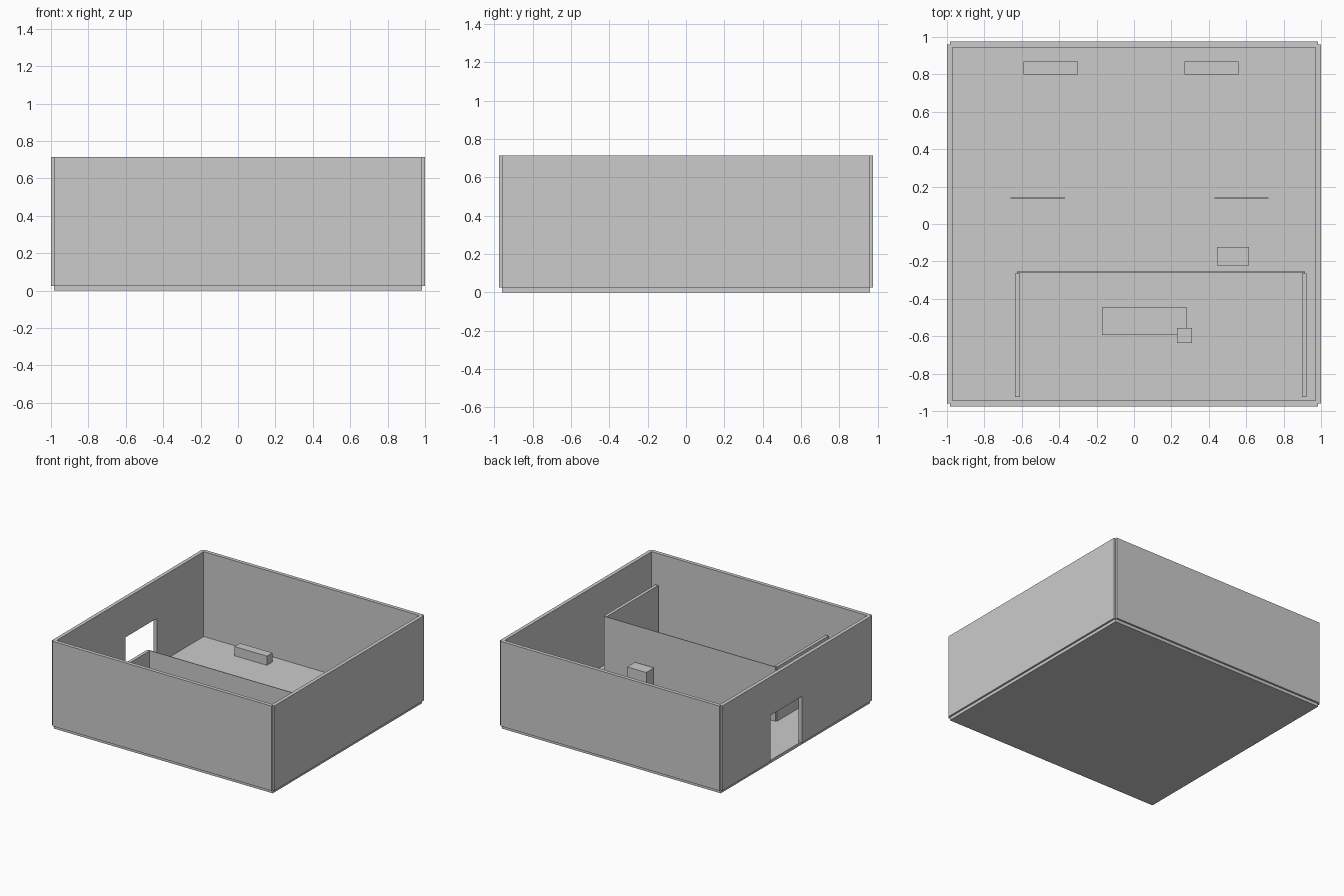
import bpy

cube = bpy.data.objects.get("Cube")
if cube:
    bpy.data.objects.remove(cube, do_unlink=True)

grey = bpy.data.materials.new("plain grey")
grey.use_nodes = True
COLOUR = (0.6, 0.6, 0.6, 1)
grey.diffuse_color = COLOUR
grey.node_tree.nodes["Principled BSDF"].inputs["Base Color"].default_value = COLOUR


def box(name, x, y, z):
    """Box spanning the (low, high) pairs x, y and z."""
    bpy.ops.mesh.primitive_cube_add(size=1, location=[sum(p) / 2 for p in (x, y, z)])
    ob = bpy.context.object
    ob.name = name
    ob.scale = [p[1] - p[0] for p in (x, y, z)]
    bpy.ops.object.transform_apply(location=False, rotation=False, scale=True)
    ob.data.materials.append(grey)
    return ob


FLOOR, TOP, ROOM_TOP = 0.025, 0.715, 0.467
FULL = (FLOOR, TOP)

# Floor slab
box("floor", (-0.985, 0.985), (-0.96, 0.96), (0, FLOOR))

# Outer walls, centred on the slab edges, leaving notched corners
box("front_wall", (-0.985, 0.985), (-0.975, -0.945), FULL)
box("back_wall", (-0.985, 0.985), (0.945, 0.975), FULL)
box("left_wall", (0.97, 1), (-0.96, 0.96), FULL)
right_wall = box("right_wall", (-1, -0.97), (-0.96, 0.96), FULL)

# Doorway through the right wall
doorway = box("doorway_cutter", (-1.1, -0.9), (-0.06, 0.342), (-0.1, 0.402))
doorway.hide_render = True
doorway.display_type = 'WIRE'
cut = right_wall.modifiers.new("doorway", 'BOOLEAN')
cut.operation = 'DIFFERENCE'
cut.solver = 'EXACT'
cut.object = doorway
bpy.context.view_layer.objects.active = right_wall
bpy.ops.object.modifier_apply(modifier=cut.name)
bpy.data.objects.remove(doorway, do_unlink=True)

# Lower inner room
box("partition", (-0.625, 0.915), (-0.261, -0.255), (FLOOR, ROOM_TOP))
for name, x in (("inner_right_wall", -0.622), ("inner_left_wall", 0.91)):
    box(name, (x - 0.013, x + 0.013), (-0.925, -0.265), (FLOOR, ROOM_TOP))

# Benches by the back wall and thin upright panels
for name, x in (("right_bench", -0.59), ("left_bench", 0.27)):
    box(name, (x, x + 0.29), (0.8, 0.87), (FLOOR, 0.1))
for name, x in (("right_panel", -0.66), ("left_panel", 0.43)):
    box(name, (x, x + 0.29), (0.136, 0.142), (FLOOR, 0.15))

# Cabinet, counter and the small stand at its corner
box("cabinet", (0.443, 0.615), (-0.223, -0.122), (FLOOR, 0.187))
box("counter", (-0.172, 0.284), (-0.593, -0.447), (FLOOR, 0.15))
box("counter_stand", (0.23, 0.31), (-0.636, -0.555), (FLOOR, 0.18))
